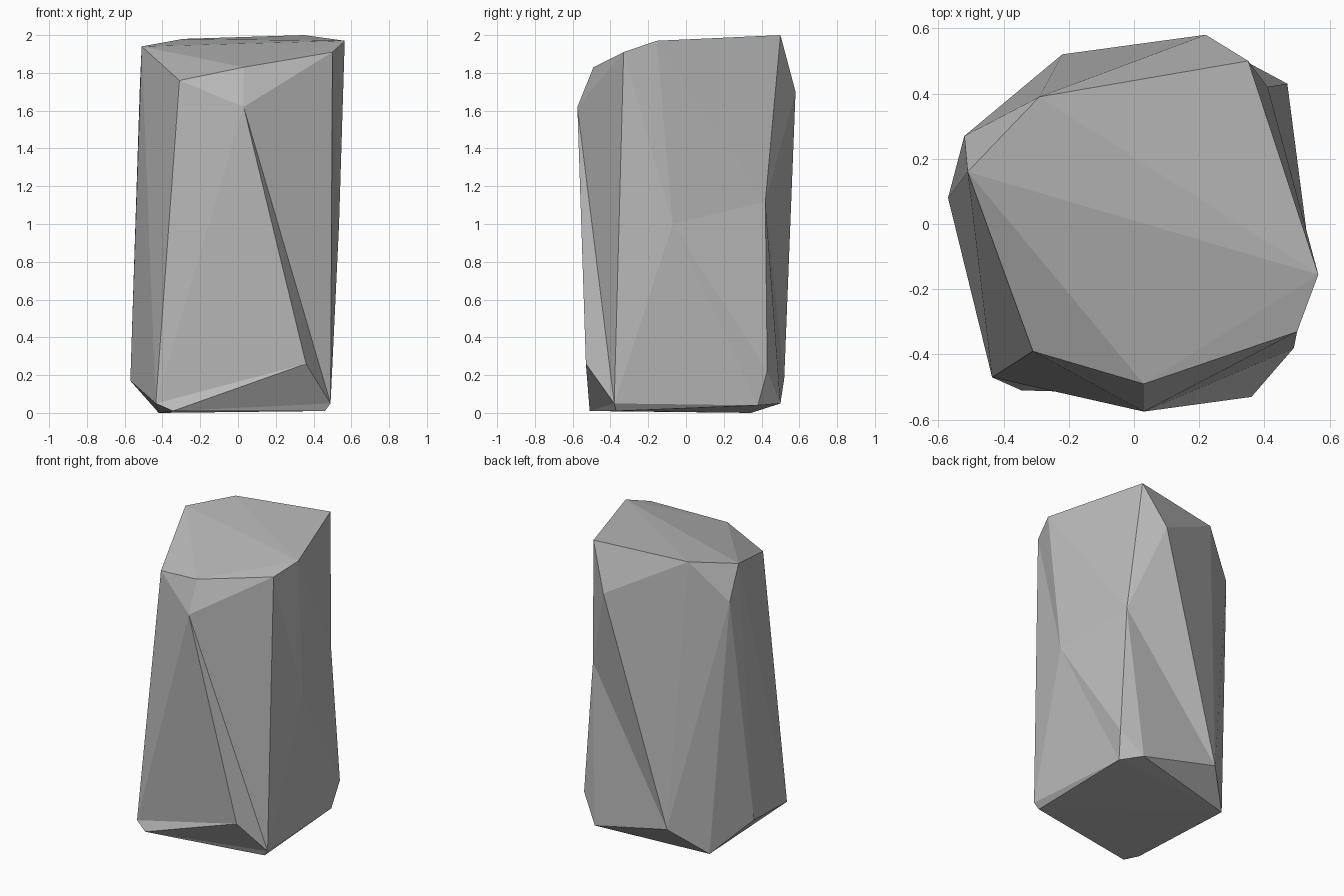
import bpy
import bmesh

# Remove the default object
default = bpy.data.objects.get("Cube")
if default:
    bpy.data.objects.remove(default, do_unlink=True)


def make_material(name, colour):
    material = bpy.data.materials.new(name)
    material.use_nodes = True
    material.diffuse_color = colour
    shader = material.node_tree.nodes["Principled BSDF"]
    shader.inputs["Base Color"].default_value = colour
    shader.inputs["Roughness"].default_value = 0.9
    return material


def faceted_solid(name, corners, fans, material):
    """Each fan is a hub letter followed by the corners around it."""
    bm = bmesh.new()
    verts = {letter: bm.verts.new(point) for letter, point in corners.items()}
    for hub, *ring in fans:
        for first, second in zip(ring, ring[1:]):
            bm.faces.new((verts[hub], verts[first], verts[second]))
    bmesh.ops.recalc_face_normals(bm, faces=bm.faces[:])
    mesh = bpy.data.meshes.new(name)
    bm.to_mesh(mesh)
    bm.free()
    mesh.materials.append(material)
    solid = bpy.data.objects.new(name, mesh)
    bpy.context.collection.objects.link(solid)
    return solid


corners = dict(
    # Top rim
    A=(-.51, .16, 1.94), B=(-.31, -.39, 1.76), C=(.03, -.49, 1.83),
    E=(.5, -.33, 1.91), F=(.565, -.155, 1.97), G=(.35, .5, 2),
    H=(-.29, .39, 1.98),
    # Shoulders below the rim
    D=(.03, -.575, 1.62), I=(.22, .58, 1.7), K=(-.52, .27, 1.72),
    # Shallow dents halfway up
    S=(.41, .42, 1.12), T=(.535, -.07, 1),
    # Lower flanks
    L=(-.57, .08, .17), O=(.36, -.53, .26), R=(.47, .43, .22),
    J=(-.22, .52, .18),
    # Foot
    M=(-.435, -.47, .05), N=(-.345, -.51, .01), P=(.49, -.38, .05),
    Q=(.46, -.37, .01), U=(.44, .38, .04), V=(.34, .5, .05),
    W=(-.42, .345, 0),
)

fans = (
    "ABCFHKLMB",                # top and left flank
    "FCETSGH",                  # top corner and upper right flank
    "DCBMOPEC",                 # front
    "NOMWQPO",                  # front foot and base
    "JHISVWKH",                 # back
    "WVUQ", "WMLK",             # base and lower left
    "TEPURS",                   # lower right flank
    "SIG", "SRV", "GIH", "RUV", "PQU",  # corner chips
)

# Rock pillar
stone = make_material("stone_grey", (.48, .48, .48, 1))
faceted_solid("rock_pillar", corners, fans, stone)
